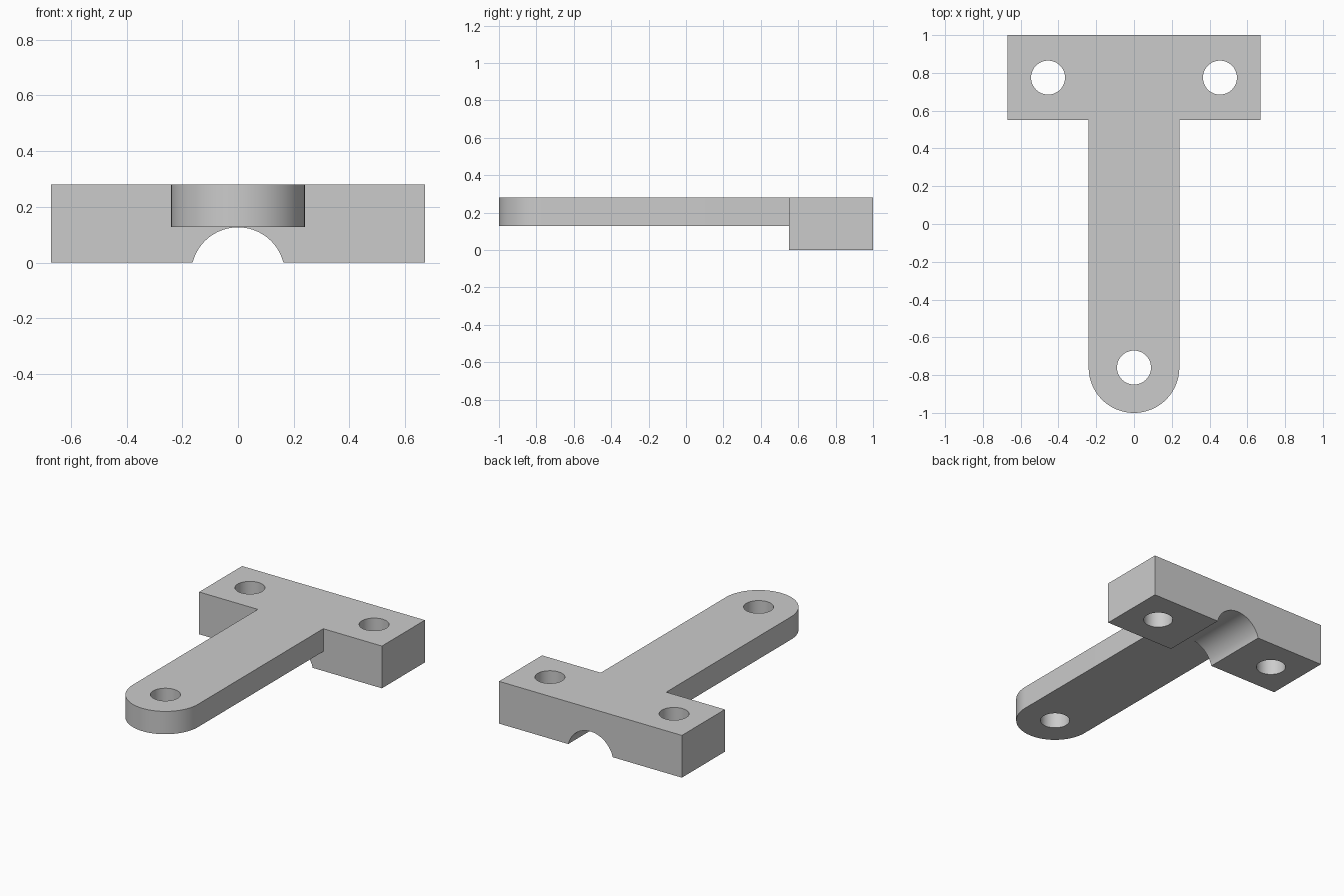
import bpy
import bmesh
from math import pi, sin, cos, asin
from mathutils import Vector

default = bpy.data.objects.get("Cube")
if default:
    bpy.data.objects.remove(default, do_unlink=True)

TOP = 0.28
HEAD_W, HEAD_FRONT, HEAD_BACK = 0.67, 0.55, 1.0
ARM_W, ARM_BOTTOM, PIVOT_Y = 0.24, 0.129, -0.76
HOLE_R = 0.09

grey = bpy.data.materials.new("plain grey")
grey.use_nodes = True
colour = (0.6, 0.6, 0.6, 1)
grey.diffuse_color = colour
grey.node_tree.nodes["Principled BSDF"].inputs["Base Color"].default_value = colour


def extrude(name, outline, direction):
    """Solid prism from a closed outline of 3D points."""
    bm = bmesh.new()
    face = bm.faces.new([bm.verts.new(p) for p in outline])
    result = bmesh.ops.extrude_face_region(bm, geom=[face])
    moved = [g for g in result["geom"] if isinstance(g, bmesh.types.BMVert)]
    bmesh.ops.translate(bm, verts=moved, vec=Vector(direction))
    bmesh.ops.recalc_face_normals(bm, faces=bm.faces)
    mesh = bpy.data.meshes.new(name)
    bm.to_mesh(mesh)
    bm.free()
    mesh.materials.append(grey)
    obj = bpy.data.objects.new(name, mesh)
    bpy.context.collection.objects.link(obj)
    return obj


def arc(cx, cy, r, start, end, steps):
    angles = [start + (end - start) * i / steps for i in range(steps + 1)]
    return [(cx + r * cos(a), cy + r * sin(a)) for a in angles]


def combine(target, tool, operation):
    """Apply a boolean and discard the tool object."""
    tool.hide_render = True
    mod = target.modifiers.new(operation.lower(), "BOOLEAN")
    mod.operation, mod.object, mod.solver = operation, tool, "EXACT"
    bpy.ops.object.select_all(action="DESELECT")
    bpy.context.view_layer.objects.active = target
    target.select_set(True)
    bpy.ops.object.modifier_apply(modifier=mod.name)
    bpy.data.objects.remove(tool, do_unlink=True)


# Cross block with a round groove along its underside
groove_r, groove_z = 0.168, -0.041
base = asin(-groove_z / groove_r)
profile = [(HEAD_W, 0), (HEAD_W, TOP), (-HEAD_W, TOP), (-HEAD_W, 0)]
profile += arc(0, groove_z, groove_r, pi - base, base, 48)
bracket = extrude("t_bracket", [(x, HEAD_FRONT, z) for x, z in profile],
                  (0, HEAD_BACK - HEAD_FRONT, 0))

# Thin arm with a rounded end
plan = [(ARM_W, 0.6), (-ARM_W, 0.6)] + arc(0, PIVOT_Y, ARM_W, pi, 2 * pi, 48)
arm = extrude("arm", [(x, y, ARM_BOTTOM) for x, y in plan], (0, 0, TOP - ARM_BOTTOM))
combine(bracket, arm, "UNION")

# Bolt holes through the block and the arm end
for x, y in [(-0.455, 0.775), (0.455, 0.775), (0, PIVOT_Y)]:
    ring = arc(x, y, HOLE_R, 0, 2 * pi, 48)[:-1]
    cutter = extrude("hole_cutter", [(u, v, -0.1) for u, v in ring], (0, 0, 0.5))
    combine(bracket, cutter, "DIFFERENCE")

bpy.ops.object.shade_smooth_by_angle(angle=pi / 6)
